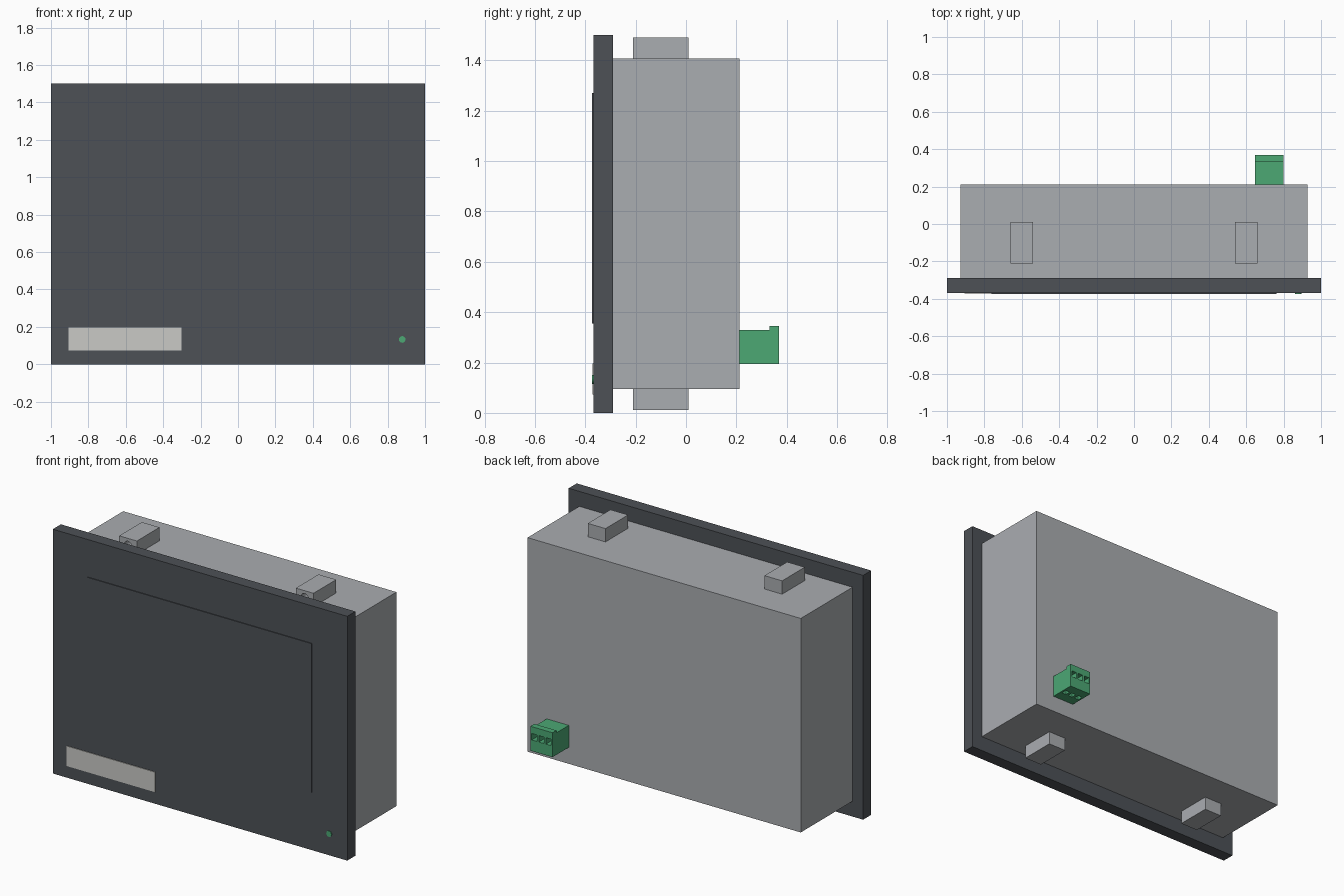
import bpy
import bmesh
import math
from mathutils import Matrix, Vector

if "Cube" in bpy.data.objects:
    bpy.data.objects.remove(bpy.data.objects["Cube"], do_unlink=True)


def material(name, rgb):
    """Flat material from an sRGB 0-255 colour."""
    lin = [((c / 255 + 0.055) / 1.055) ** 2.4 for c in rgb] + [1]
    m = bpy.data.materials.new(name)
    m.use_nodes = True
    m.diffuse_color = lin
    m.node_tree.nodes["Principled BSDF"].inputs["Base Color"].default_value = lin
    return m


DARK = material("dark grey", (77, 81, 86))
GREY = material("light grey", (170, 173, 177))
LABEL = material("label off white", (202, 202, 198))
GREEN = material("green", (76, 168, 116))


def finish(name, bm, mat):
    bmesh.ops.recalc_face_normals(bm, faces=bm.faces)
    mesh = bpy.data.meshes.new(name)
    bm.to_mesh(mesh)
    bm.free()
    ob = bpy.data.objects.new(name, mesh)
    mesh.materials.append(mat)
    bpy.context.collection.objects.link(ob)
    return ob


def add_box(bm, x, y, z):
    lo, hi = Vector((x[0], y[0], z[0])), Vector((x[1], y[1], z[1]))
    mat = Matrix.Translation((lo + hi) / 2) @ Matrix.Diagonal((*(hi - lo), 1))
    bmesh.ops.create_cube(bm, size=1, matrix=mat)


def box(name, x, y, z, mat):
    bm = bmesh.new()
    add_box(bm, x, y, z)
    return finish(name, bm, mat)


def add_cylinder(bm, centre, radius, depth, sides):
    """Cylinder lying along y."""
    mat = Matrix.Translation(centre) @ Matrix.Rotation(math.pi / 2, 4, "X")
    bmesh.ops.create_cone(bm, cap_ends=True, segments=sides, radius1=radius,
                          radius2=radius, depth=depth, matrix=mat)


def cut(ob, cutter):
    """Subtract the cutter from the object and drop the cutter."""
    cutter.hide_render = True
    mod = ob.modifiers.new("holes", "BOOLEAN")
    mod.operation = "DIFFERENCE"
    mod.solver = "EXACT"
    mod.object = cutter
    bpy.context.view_layer.objects.active = ob
    bpy.ops.object.modifier_apply(modifier=mod.name)
    bpy.data.objects.remove(cutter, do_unlink=True)


# Front bezel and rear housing
FRONT, REAR = -0.368, -0.29
box("front_bezel", (-1, 1), (FRONT, REAR), (0, 1.5), DARK)
box("rear_housing", (-0.928, 0.928), (REAR, 0.212), (0.094, 1.408), GREY)

# Slightly raised screen, name plate and status light
box("screen", (-0.762, 0.762), (FRONT - 0.005, FRONT), (0.355, 1.27), DARK)
box("label_plate", (-0.905, -0.302), (FRONT - 0.004, FRONT), (0.073, 0.196), LABEL)
bm = bmesh.new()
add_cylinder(bm, (0.878, FRONT - 0.002, 0.133), 0.018, 0.006, 12)
finish("status_light", bm, GREEN)

# Mounting clips above and below, each with a screw hole facing the bezel
for level, z in (("top", (1.408, 1.49)), ("bottom", (0.012, 0.094))):
    for side, cx in (("left", 0.6), ("right", -0.6)):
        clip = box(f"{level}_{side}_clip", (cx - 0.06, cx + 0.06),
                   (-0.21, 0.01), z, GREY)
        bm = bmesh.new()
        add_cylinder(bm, (cx, -0.21, sum(z) / 2), 0.024, 0.16, 16)
        cut(clip, finish("clip_hole_cutter", bm, GREY))

# Terminal plug: stepped side profile (y, z) extruded along x
profile = [(0.212, 0.195), (0.37, 0.195), (0.37, 0.345),
           (0.332, 0.345), (0.332, 0.33), (0.212, 0.33)]
bm = bmesh.new()
face = bm.faces.new([bm.verts.new((0.648, y, z)) for y, z in profile])
new = bmesh.ops.extrude_face_region(bm, geom=[face])["geom"]
bmesh.ops.translate(bm, vec=(0.15, 0, 0),
                    verts=[v for v in new if isinstance(v, bmesh.types.BMVert)])
plug = finish("terminal_plug", bm, GREEN)

# Three wire openings in the back and three screw openings underneath
bm = bmesh.new()
for i in (-1, 0, 1):
    cx = 0.723 + i * 0.048
    add_box(bm, (cx - 0.018, cx + 0.018), (0.32, 0.4), (0.263, 0.303))
    add_box(bm, (cx - 0.015, cx + 0.015), (0.275, 0.31), (0.15, 0.235))
cut(plug, finish("terminal_hole_cutter", bm, GREEN))
